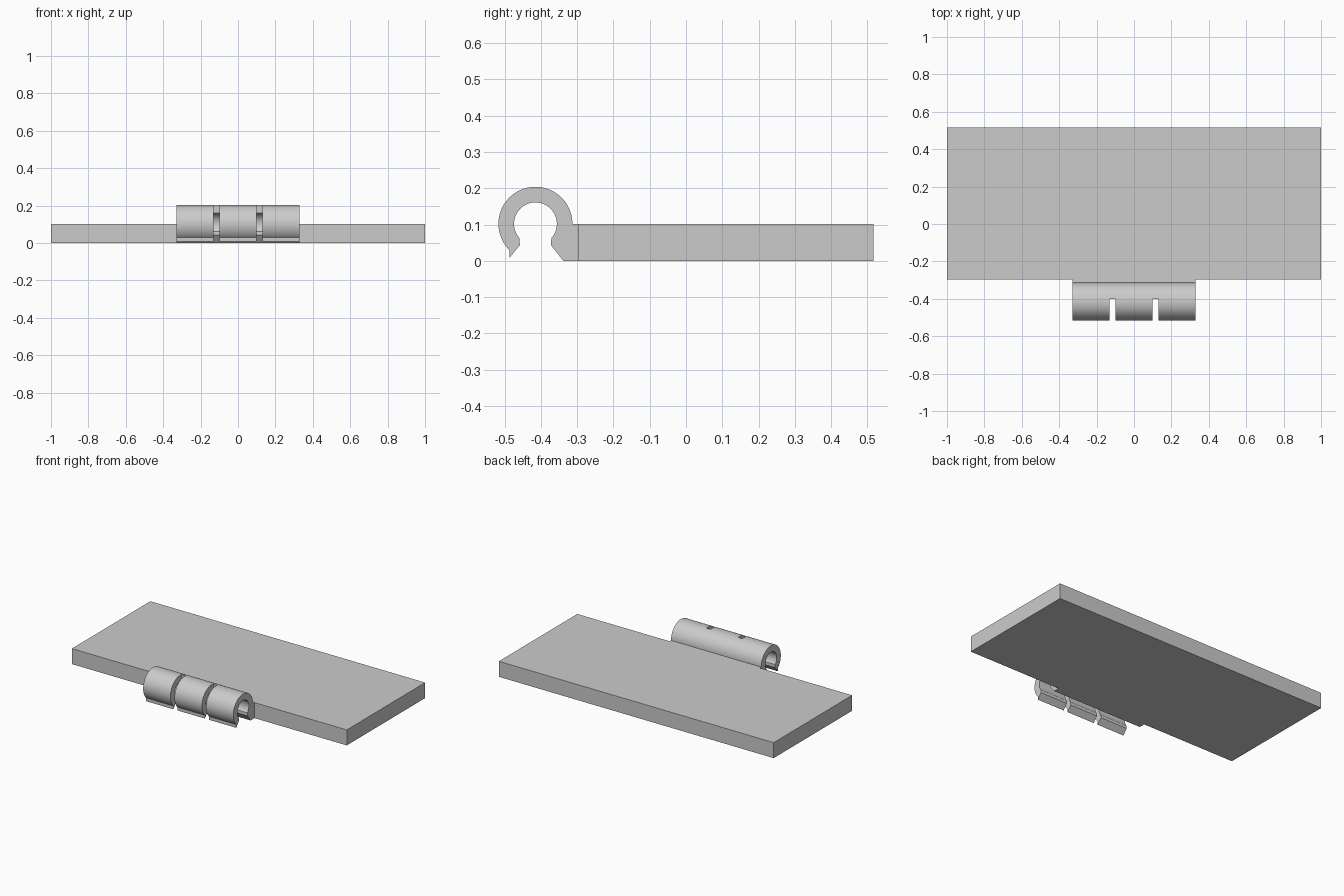
import bpy, bmesh, math

cube = bpy.data.objects.get("Cube")
if cube:
    bpy.data.objects.remove(cube, do_unlink=True)

grey = bpy.data.materials.new("plain grey")
grey.use_nodes = True
colour = (0.6, 0.6, 0.6, 1)
grey.diffuse_color = colour
grey.node_tree.nodes["Principled BSDF"].inputs["Base Color"].default_value = colour


def extrude_x(name, profile, x0, x1):
    """Solid made by sweeping a (y, z) outline from x0 to x1."""
    bm = bmesh.new()
    face = bm.faces.new([bm.verts.new((x0, y, z)) for y, z in profile])
    swept = bmesh.ops.extrude_face_region(bm, geom=[face])["geom"]
    moved = [v for v in swept if isinstance(v, bmesh.types.BMVert)]
    bmesh.ops.translate(bm, verts=moved, vec=(x1 - x0, 0, 0))
    bmesh.ops.recalc_face_normals(bm, faces=bm.faces)
    mesh = bpy.data.meshes.new(name)
    bm.to_mesh(mesh)
    bm.free()
    mesh.materials.append(grey)
    obj = bpy.data.objects.new(name, mesh)
    bpy.context.collection.objects.link(obj)
    return obj


def box(name, x0, x1, y0, y1, z0, z1):
    return extrude_x(name, [(y0, z0), (y1, z0), (y1, z1), (y0, z1)], x0, x1)


def arc(radius, start, end, steps=48):
    angles = [math.radians(start + (end - start) * i / steps) for i in range(steps + 1)]
    return [(CY + radius * math.cos(a), CZ + radius * math.sin(a)) for a in angles]


# Flat plate
BACK, EDGE, TOP = 0.517, -0.298, 0.102
box("plate", -1, 1, EDGE, BACK, 0, TOP)

# Snap clip: open ring with flared mouth and a foot joined to the plate
CY, CZ, OUTER, INNER = -0.415, TOP, 0.102, 0.059
outline = arc(OUTER, 0, 225)
outline += [(-0.487, 0.008), (-0.458, 0.043)]
outline += arc(INNER, 222, -42)
outline += [(-0.372, 0.043), (-0.338, 0), (EDGE, 0), (EDGE, TOP)]
clip = extrude_x("snap_clip", outline, -0.328, 0.328)

# Slots that split the front of the clip into three fingers
for side in (-1, 1):
    x = side * 0.115
    cutter = box("slot_cutter", x - 0.015, x + 0.015, -0.6, -0.4, -0.1, 0.3)
    cutter.hide_render = True
    cut = clip.modifiers.new("slot", "BOOLEAN")
    cut.operation = "DIFFERENCE"
    cut.solver = "EXACT"
    cut.object = cutter
    bpy.context.view_layer.objects.active = clip
    bpy.ops.object.modifier_apply(modifier=cut.name)
    bpy.data.objects.remove(cutter, do_unlink=True)

# Smooth the curved walls, keep the corners sharp
bpy.ops.object.select_all(action="DESELECT")
clip.select_set(True)
bpy.context.view_layer.objects.active = clip
bpy.ops.object.shade_smooth_by_angle(angle=math.radians(25))
